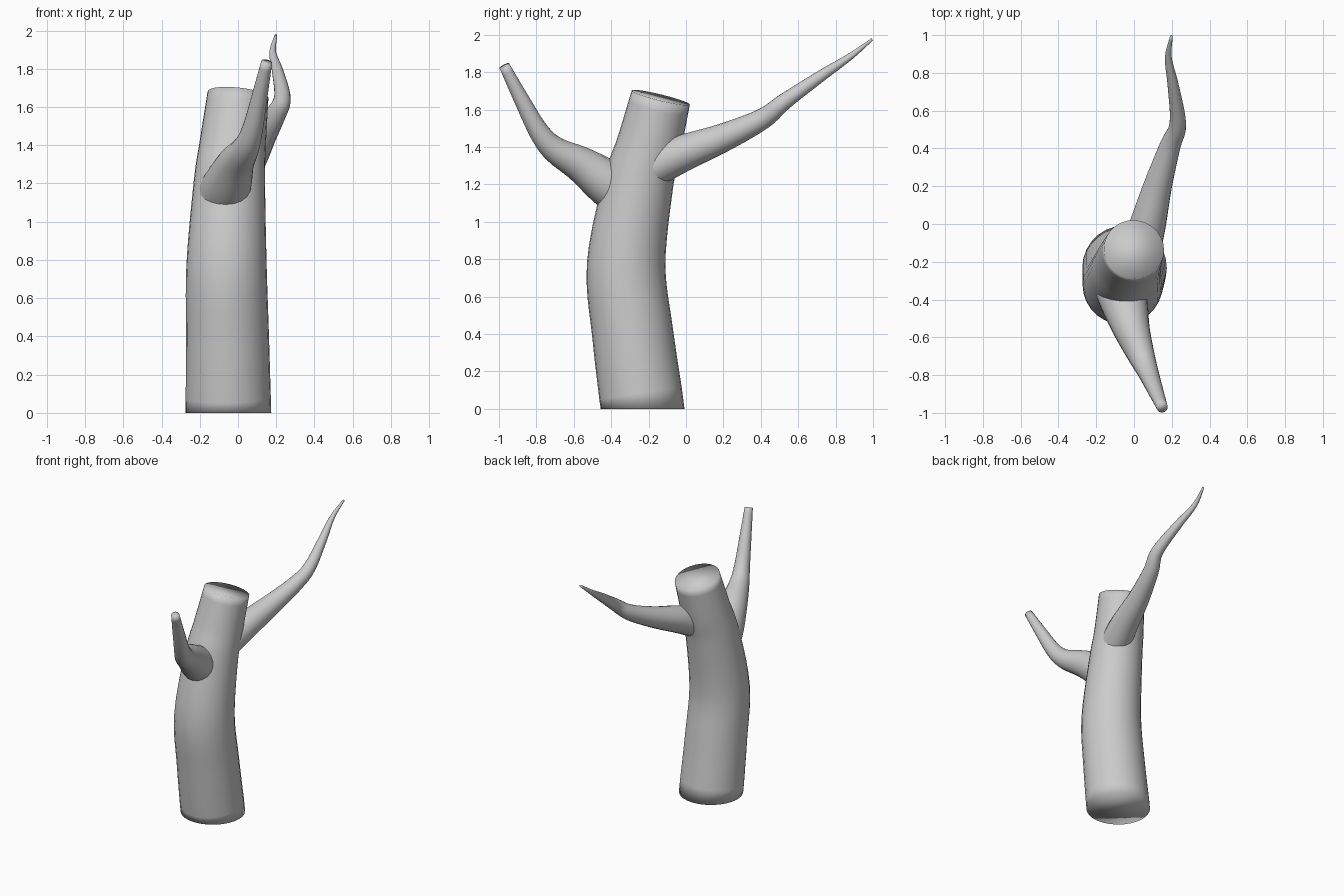
import bpy, bmesh, math
from mathutils import Vector

if "Cube" in bpy.data.objects:
    bpy.data.objects.remove(bpy.data.objects["Cube"])


def spline(pts, steps):
    """Smooth Catmull-Rom pass through (x, y, z, radius) points."""
    p = [Vector(q) for q in pts]
    p = [2 * p[0] - p[1]] + p + [2 * p[-1] - p[-2]]
    out = []
    for i in range(1, len(p) - 2):
        a, b, c, d = p[i - 1:i + 3]
        for s in range(steps):
            t = s / steps
            out.append(0.5 * (2 * b + (c - a) * t + (2 * a - 5 * b + 4 * c - d) * t**2
                              + (3 * b - a - 3 * c + d) * t**3))
    return out + [p[-2]]


def limb(name, pts, sides, steps=5, flat_start=False):
    """Tapered, capped tube swept along a smooth path."""
    path = spline(pts, steps)
    bm = bmesh.new()
    rings = []
    u = Vector((1, 0, 0))
    for i, q in enumerate(path):
        t = (path[min(i + 1, len(path) - 1)] - path[max(i - 1, 0)]).to_3d().normalized()
        if flat_start and i == 0:
            t = Vector((0, 0, 1))
        u = (u - t * u.dot(t)).normalized()
        v = t.cross(u)
        rings.append([bm.verts.new(q.to_3d() + q.w * (u * math.cos(a) + v * math.sin(a)))
                      for a in (2 * math.pi * k / sides for k in range(sides))])
    for r0, r1 in zip(rings, rings[1:]):
        for k in range(sides):
            n = (k + 1) % sides
            bm.faces.new((r0[k], r0[n], r1[n], r1[k]))
    bm.faces.new(rings[0][::-1])
    bm.faces.new(rings[-1])
    for f in bm.faces:
        f.smooth = True
    mesh = bpy.data.meshes.new(name)
    bm.to_mesh(mesh)
    bm.free()
    obj = bpy.data.objects.new(name, mesh)
    bpy.context.collection.objects.link(obj)
    return obj


# Trunk, bowed towards the front at mid height
limb("trunk", [(-0.05, -0.232, 0, 0.224), (-0.055, -0.285, 0.4, 0.217),
               (-0.06, -0.32, 0.77, 0.21), (-0.045, -0.255, 1.2, 0.187),
               (-0.028, -0.2, 1.4, 0.174), (0.0, -0.135, 1.664, 0.16)],
     28, flat_start=True)

# Front branch, bent upward and cut off
limb("front_branch", [(-0.08, -0.32, 1.14, 0.135), (-0.05, -0.425, 1.21, 0.124),
                      (-0.012, -0.56, 1.305, 0.097), (0.04, -0.70, 1.385, 0.071),
                      (0.075, -0.785, 1.48, 0.055), (0.115, -0.885, 1.665, 0.041),
                      (0.15, -0.972, 1.835, 0.029)], 20)

# Back branch, wavy and tapering to a thin tip
limb("back_branch", [(0.02, -0.19, 1.285, 0.108), (0.068, -0.02, 1.365, 0.098),
                     (0.125, 0.2, 1.45, 0.076), (0.19, 0.41, 1.55, 0.056),
                     (0.232, 0.53, 1.645, 0.044), (0.208, 0.73, 1.785, 0.030),
                     (0.182, 0.88, 1.885, 0.018), (0.198, 0.995, 1.975, 0.007)], 20)
